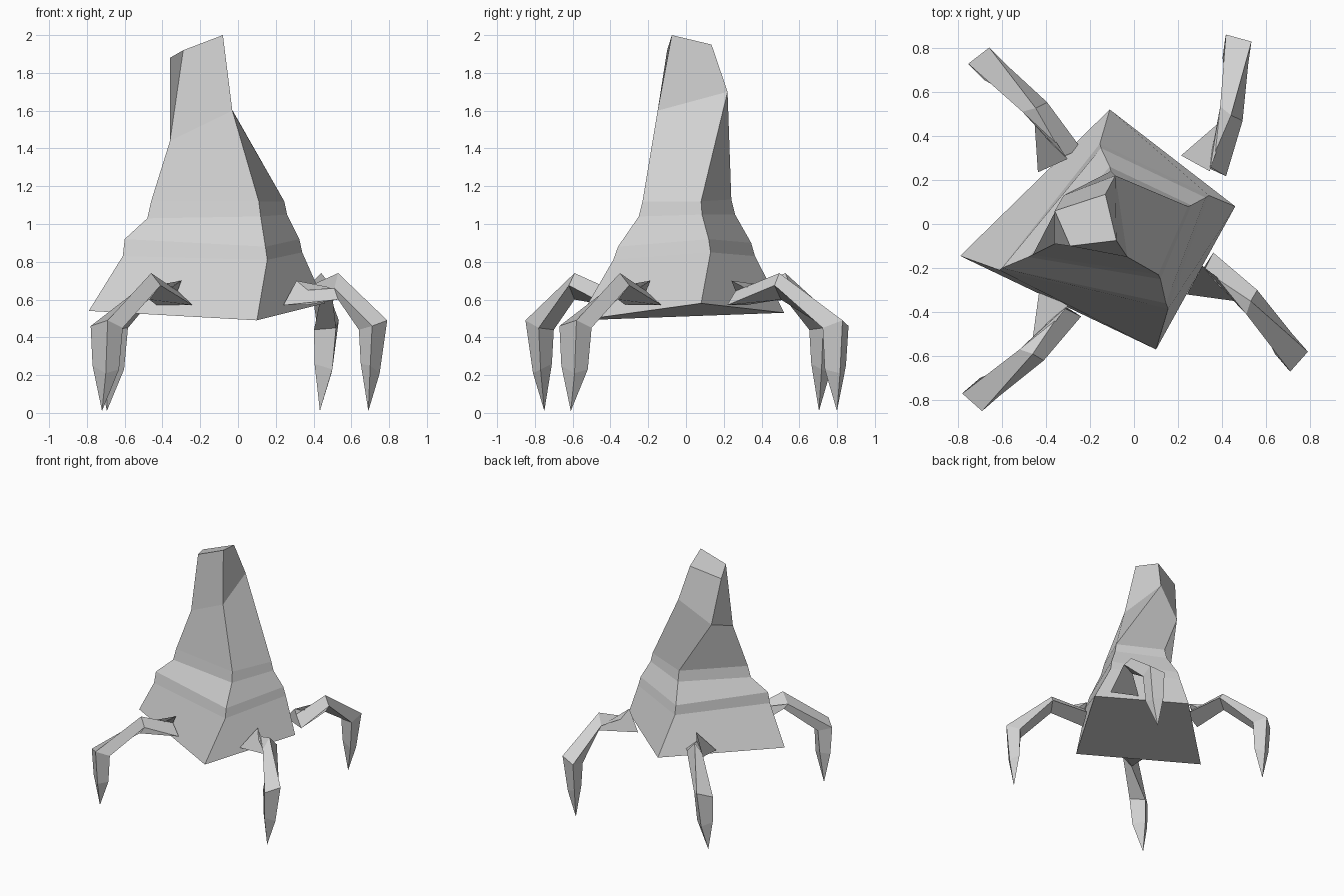
import bpy
import bmesh
import math
from mathutils import Matrix, Vector

cube = bpy.data.objects.get("Cube")
if cube:
    bpy.data.objects.remove(cube, do_unlink=True)

# Single plain grey
grey = bpy.data.materials.new("stone grey")
grey.use_nodes = True
colour = (0.64, 0.64, 0.64, 1.0)
grey.diffuse_color = colour
grey.node_tree.nodes["Principled BSDF"].inputs["Base Color"].default_value = colour


def loft(name, rings, tip=None, matrix=Matrix.Identity(4)):
    """Skin a stack of four-cornered rings, closing the far end on a tip or cap."""
    bm = bmesh.new()
    loops = [[bm.verts.new(matrix @ Vector(p)) for p in ring] for ring in rings]
    for low, high in zip(loops, loops[1:]):
        for i in range(4):
            j = (i + 1) % 4
            bm.faces.new((low[j], high[j], high[i], low[i]))
    bm.faces.new(loops[0][::-1])
    if tip:
        end = bm.verts.new(matrix @ Vector(tip))
        for i in range(4):
            bm.faces.new((loops[-1][i], loops[-1][(i + 1) % 4], end))
    else:
        bm.faces.new(loops[-1])
    bmesh.ops.recalc_face_normals(bm, faces=bm.faces)
    mesh = bpy.data.meshes.new(name)
    bm.to_mesh(mesh)
    bm.free()
    mesh.materials.append(grey)
    obj = bpy.data.objects.new(name, mesh)
    bpy.context.collection.objects.link(obj)


# Leaning four-sided tower body: corners run right, front, left, back
loft("body", [
    [(-.79, -.145, .54), (.10, -.57, .49), (.46, .08, .58), (-.11, .52, .53)],
    [(-.61, -.21, .83), (.155, -.385, .81), (.34, .13, .85), (-.155, .365, .83)],
    [(-.60, -.20, .92), (.145, -.36, .88), (.325, .12, .92), (-.15, .345, .90)],
    [(-.48, -.15, 1.03), (.12, -.25, 1.04), (.26, .085, 1.05), (-.11, .26, 1.05)],
    [(-.46, -.14, 1.12), (.11, -.23, 1.12), (.245, .08, 1.12), (-.105, .24, 1.13)],
    [(-.36, -.09, 1.44), (-.03, -.15, 1.60), (-.085, .22, 1.70), (-.32, .13, 1.52)],
    [(-.29, -.10, 1.92), (-.08, -.075, 2.00), (-.13, .135, 1.95), (-.36, .06, 1.88)],
])

# Square-section leg: splayed hip, elbow, knee and shin rings ending in a point
leg_rings = [
    [(.32, -.21, .645), (.31, -.19, .70), (.24, -.32, .57), (.36, -.13, .57)],
    [(.53, -.35, .74), (.51, -.41, .66), (.53, -.36, .60), (.56, -.30, .675)],
    [(.79, -.58, .49), (.71, -.67, .46), (.64, -.59, .44), (.72, -.50, .45)],
    [(.75, -.59, .21), (.70, -.66, .25), (.65, -.60, .26), (.71, -.52, .23)],
]
leg_tip = (.69, -.61, .01)

# The same leg turned into each corner; the back pair is mirrored front to back
for name, side, turn, shift in (
    ("front_left_leg", 1, 0, (0, 0, 0)),
    ("front_right_leg", 1, -90, (-.11, -.06, 0)),
    ("back_left_leg", -1, 33, (.187, -.088, 0)),
    ("back_right_leg", -1, 86, (-.134, -.027, 0)),
):
    place = (Matrix.Translation(shift) @ Matrix.Rotation(math.radians(turn), 4, "Z")
             @ Matrix.Diagonal((1, side, 1, 1)))
    loft(name, leg_rings, leg_tip, place)
